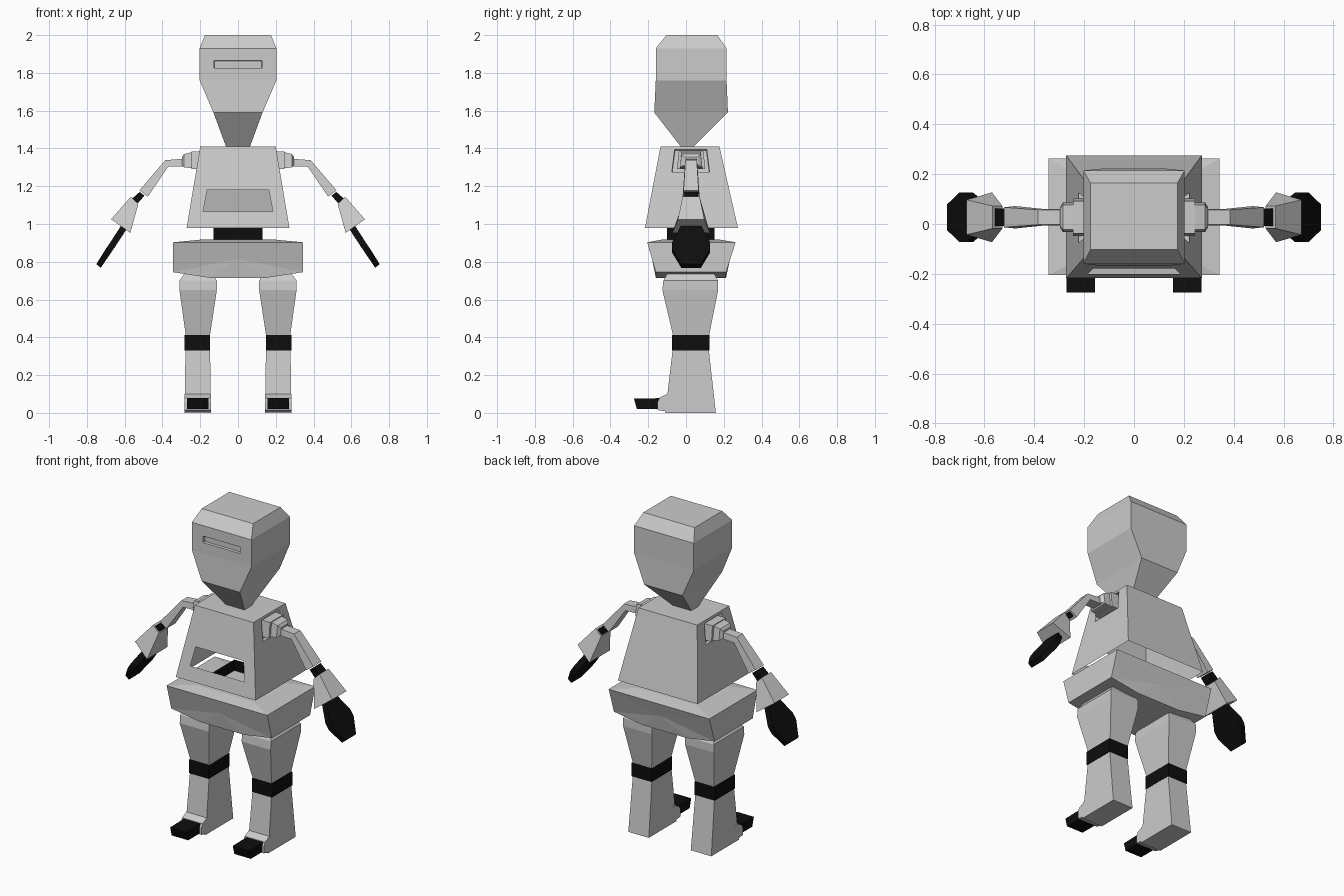
import bpy, bmesh
from mathutils import Vector

if "Cube" in bpy.data.objects:
    bpy.data.objects.remove(bpy.data.objects["Cube"])


def material(name, v):
    m = bpy.data.materials.new(name)
    m.diffuse_color = (v, v, v, 1)
    m.use_nodes = True
    m.node_tree.nodes["Principled BSDF"].inputs["Base Color"].default_value = m.diffuse_color
    return m


GREY = material("light grey", 0.6)
BLACK = material("black", 0.004)


def finish(name, bm, mat, mirror=False):
    me = bpy.data.meshes.new(name)
    bm.to_mesh(me)
    bm.free()
    me.materials.append(mat)
    ob = bpy.data.objects.new(name, me)
    bpy.context.collection.objects.link(ob)
    if mirror:
        ob.modifiers.new("mirror", 'MIRROR').use_mirror_merge = False
    return ob


def loft(rings, cap_start=True, cap_end=True):
    """Bridge a list of equal-sized point rings."""
    bm = bmesh.new()
    vs = [[bm.verts.new(p) for p in r] for r in rings]
    n = len(vs[0])
    for a, b in zip(vs, vs[1:]):
        for i in range(n):
            j = (i + 1) % n
            bm.faces.new((a[i], a[j], b[j], b[i]))
    if cap_start:
        bm.faces.new(vs[0][::-1])
    if cap_end:
        bm.faces.new(vs[-1])
    bmesh.ops.recalc_face_normals(bm, faces=bm.faces)
    bm.normal_update()
    return bm


def level(x0, x1, y0, y1, z):
    return [(x0, y0, z), (x1, y0, z), (x1, y1, z), (x0, y1, z)]


def sym(x, y0, y1, z):
    return level(-x, x, y0, y1, z)


def section(x0, z0, x1, z1, w0, w1, yc=0.027):
    """Limb cross-section: upper/outer edge, lower/inner edge, half depths."""
    return [(x0, yc - w0, z0), (x0, yc + w0, z0),
            (x1, yc + w1, z1), (x1, yc - w1, z1)]


def panel(bm, face, place):
    """Inset a face and move the inner corners onto the placed outline."""
    bmesh.ops.inset_individual(bm, faces=[face], thickness=0.01)
    c = face.calc_center_median()
    for v in face.verts:
        v.co = place(v.co - c, v.co)


def recess(bm, face, depth):
    bmesh.ops.inset_individual(bm, faces=[face], thickness=0.003, depth=-depth)


def facing(bm, d, z=None):
    d = Vector(d)
    fs = [f for f in bm.faces if z is None or abs(f.calc_center_median().z - z) < 0.03]
    return max(fs, key=lambda f: f.normal.dot(d))


# Head with a recessed visor slot
bm = loft([sym(0.06, -0.02, 0.03, 1.40), sym(0.13, -0.168, 0.222, 1.59),
           sym(0.203, -0.16, 0.215, 1.76), sym(0.203, -0.16, 0.215, 1.93),
           sym(0.175, -0.103, 0.165, 2.0)])
slot = facing(bm, (0, -1, 0), 1.845)
panel(bm, slot, lambda d, p: Vector((0.127 if d.x > 0 else -0.127, -0.16,
                                     1.865 if d.z > 0 else 1.825)))
recess(bm, slot, 0.015)
finish("head", bm, GREY)

# Torso shell: open underneath, front opening, shoulder sockets
bm = loft([sym(0.272, -0.217, 0.275, 0.98), sym(0.2, -0.135, 0.177, 1.41)],
          cap_start=False)
front = facing(bm, (0, -1, 0))
sides = [facing(bm, (s, 0, 0)) for s in (-1, 1)]


def front_corner(d, p):
    z, x = (1.18, 0.163) if d.z > 0 else (1.065, 0.185)
    return Vector((x if d.x > 0 else -x, -0.217 + 0.082 * (z - 0.98) / 0.43, z))


def socket_corner(d, p):
    z, w = (1.395, 0.085) if d.z > 0 else (1.275, 0.1)
    x = 0.272 - 0.072 * (z - 0.98) / 0.43
    return Vector((x if p.x > 0 else -x, 0.025 + (w if d.y > 0 else -w), z))


panel(bm, front, front_corner)
for f in sides:
    panel(bm, f, socket_corner)
    recess(bm, f, 0.025)
bmesh.ops.delete(bm, geom=[front], context='FACES_ONLY')
finish("torso", bm, GREY)

# Waist tube
finish("waist", loft([sym(0.13, -0.1, 0.15, 0.89), sym(0.13, -0.1, 0.15, 0.985)],
                     False, False), BLACK)

# Pelvis: flared block whose underside is notched in the middle, front and back
bm = bmesh.new()
V = lambda *p: bm.verts.new(p)
crown = [V(*p) for p in sym(0.2, -0.13, 0.18, 0.917)]
rim = [V(*p) for p in sym(0.343, -0.205, 0.263, 0.903)]
low = [V(*p) for p in sym(0.343, -0.16, 0.212, 0.745)]
base = [V(*p) for p in sym(0.15, -0.16, 0.212, 0.715)]
notch = [V(0, -0.18, 0.815), V(0, 0.233, 0.815)]
bm.faces.new(crown)
bm.faces.new(base)
for i in range(4):
    j = (i + 1) % 4
    bm.faces.new((crown[i], crown[j], rim[j], rim[i]))
    if i % 2:
        bm.faces.new((rim[i], rim[j], low[j], low[i]))
        bm.faces.new((low[i], low[j], base[j], base[i]))
    else:
        n = notch[i // 2]
        bm.faces.new((rim[i], rim[j], n))
        bm.faces.new((rim[i], n, low[i]))
        bm.faces.new((rim[j], low[j], n))
        bm.faces.new((n, base[i], low[i]))
        bm.faces.new((n, low[j], base[j]))
        bm.faces.new((n, base[j], base[i]))
bmesh.ops.recalc_face_normals(bm, faces=bm.faces)
finish("pelvis", bm, GREY)

# Legs
finish("thigh", loft([level(0.15, 0.275, -0.066, 0.12, 0.40),
                      level(0.112, 0.31, -0.125, 0.17, 0.65),
                      level(0.112, 0.31, -0.12, 0.17, 0.70),
                      level(0.135, 0.285, -0.1, 0.15, 0.735)]), GREY, True)
finish("knee_band", loft([level(0.147, 0.283, -0.075, 0.125, 0.33),
                          level(0.147, 0.283, -0.075, 0.125, 0.413)]), BLACK, True)
finish("shin", loft([level(0.143, 0.283, -0.11, 0.158, 0.0),
                     level(0.148, 0.278, -0.07, 0.12, 0.34)]), GREY, True)

# Foot and toe, side profiles spread across the leg width
foot = [(-0.08, 0.1), (-0.1, 0.1), (-0.14, 0.08), (-0.15, 0.06), (-0.15, 0.015), (-0.08, 0.004)]
toe = [(-0.14, 0.078), (-0.275, 0.075), (-0.26, 0.02), (-0.14, 0.02)]
for name, prof, x0, x1, mat in (("foot", foot, 0.143, 0.283, GREY),
                                ("toe", toe, 0.157, 0.27, BLACK)):
    finish(name, loft([[(x, y, z) for y, z in prof] for x in (x0, x1)]), mat, True)

# Shoulder joint: two stacked blocks
finish("shoulder_block", loft([section(0.185, 1.385, 0.185, 1.29, 0.065, 0.075),
                               section(0.245, 1.385, 0.245, 1.29, 0.065, 0.075)]), GREY, True)
finish("shoulder_cap", loft([section(0.245, 1.38, 0.245, 1.295, 0.05, 0.06),
                             section(0.285, 1.37, 0.285, 1.3, 0.05, 0.06),
                             section(0.297, 1.355, 0.297, 1.31, 0.035, 0.04)]), GREY, True)

# Arm: upper arm, elbow cuff, flared forearm, flat hand
finish("upper_arm", loft([section(0.29, 1.345, 0.29, 1.305, 0.03, 0.034),
                          section(0.385, 1.338, 0.37, 1.303, 0.03, 0.034),
                          section(0.522, 1.178, 0.477, 1.145, 0.04, 0.045)]), GREY, True)
finish("elbow_cuff", loft([section(0.52, 1.17, 0.495, 1.15, 0.036, 0.036),
                           section(0.56, 1.135, 0.53, 1.11, 0.036, 0.036)]), BLACK, True)
finish("forearm", loft([section(0.567, 1.145, 0.528, 1.105, 0.045, 0.045),
                        section(0.672, 1.025, 0.57, 0.953, 0.07, 0.1)]), GREY, True)
finish("hand", loft([section(0.61, 1.005, 0.58, 0.988, 0.045, 0.045),
                     section(0.675, 0.905, 0.647, 0.885, 0.1, 0.1),
                     section(0.7, 0.868, 0.672, 0.848, 0.1, 0.1),
                     section(0.75, 0.788, 0.727, 0.768, 0.052, 0.052)]), BLACK, True)
